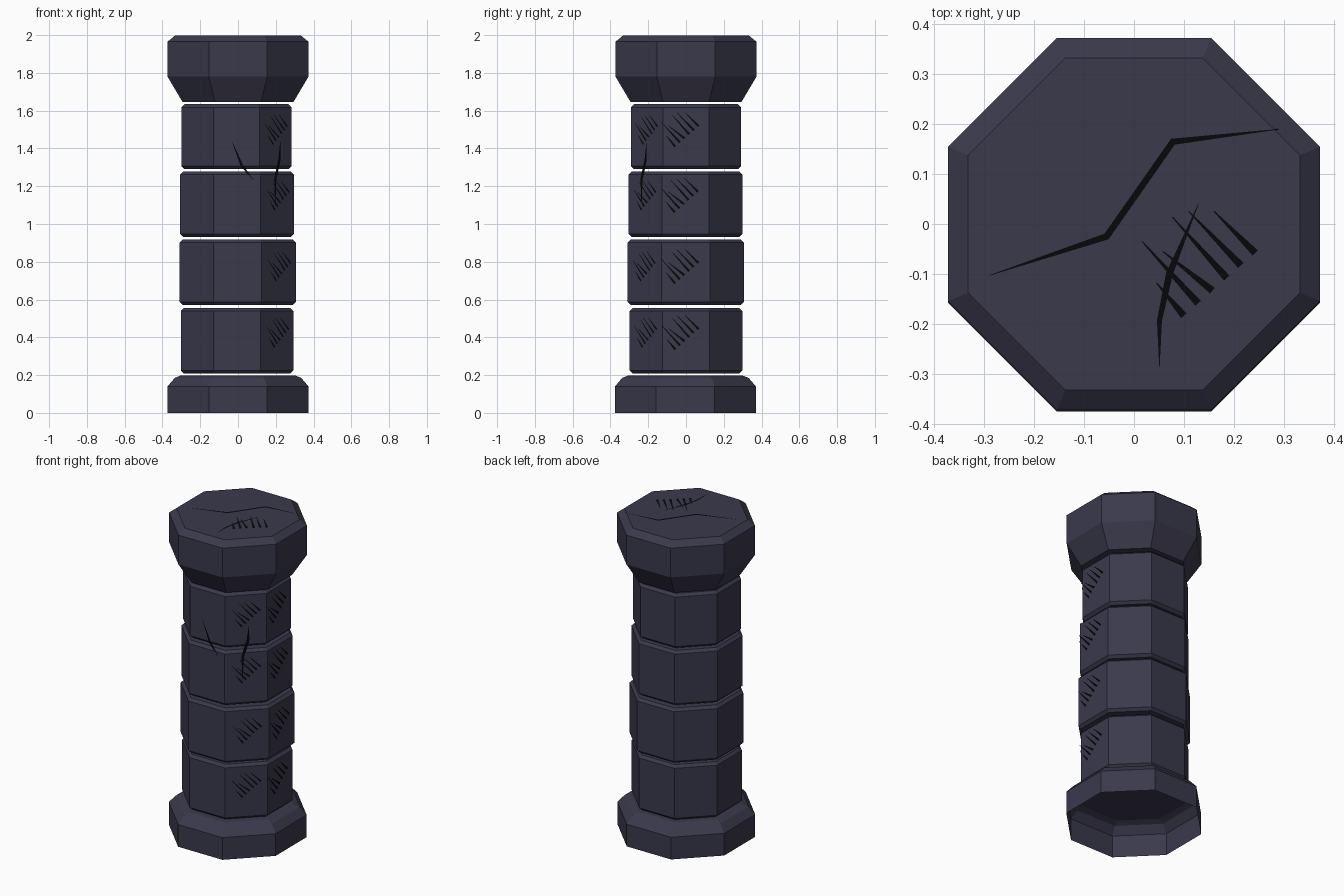
import bpy, bmesh, math
from mathutils import Vector

if "Cube" in bpy.data.objects:
    bpy.data.objects.remove(bpy.data.objects["Cube"])


def make_material(name, colour):
    mat = bpy.data.materials.new(name)
    mat.use_nodes = True
    mat.diffuse_color = (*colour, 1)
    mat.node_tree.nodes["Principled BSDF"].inputs["Base Color"].default_value = (*colour, 1)
    return mat


stone = make_material("dark slate stone", (0.042, 0.041, 0.073))
black = make_material("crack black", (0.002, 0.002, 0.003))


def finish(bm, name, mat):
    mesh = bpy.data.meshes.new(name)
    bm.to_mesh(mesh)
    bm.free()
    mesh.materials.append(mat)
    obj = bpy.data.objects.new(name, mesh)
    bpy.context.collection.objects.link(obj)
    return obj


def octagon_block(name, profile, centre=(0, 0), open_bottom=False):
    """Eight-sided block from (flat-side distance, height) pairs."""
    bm = bmesh.new()
    rings = []
    for apothem, z in profile:
        r = apothem / math.cos(math.pi / 8)
        angles = [math.pi / 8 + k * math.pi / 4 for k in range(8)]
        rings.append([bm.verts.new((centre[0] + r * math.cos(a),
                                    centre[1] + r * math.sin(a), z)) for a in angles])
    for low, high in zip(rings, rings[1:]):
        for k in range(8):
            n = (k + 1) % 8
            bm.faces.new((low[k], low[n], high[n], high[k]))
    bm.faces.new(rings[-1])
    if not open_bottom:
        bm.faces.new(rings[0][::-1])
    return finish(bm, name, stone)


def ribbon(bm, points, widths, origin, u, v):
    """Flat tapered stroke through 2D points on the plane spanned by u and v."""
    pts = [Vector(p) for p in points]
    pairs = []
    for i, (p, w) in enumerate(zip(pts, widths)):
        d = (pts[min(i + 1, len(pts) - 1)] - pts[max(i - 1, 0)]).normalized()
        side = Vector((-d.y, d.x)) * w / 2
        pairs.append([bm.verts.new(origin + u * q.x + v * q.y) for q in (p - side, p + side)])
    for (r0, l0), (r1, l1) in zip(pairs, pairs[1:]):
        bm.faces.new((r0, r1, l1, l0))


# Thin starting points of the hatch strokes; thick ends lie on a straight slope
STARTS = [(-0.085, -0.039), (-0.113, 0.043), (-0.072, 0.024),
          (-0.053, 0.093), (-0.02, 0.104), (0.03, 0.105)]


def hatch(name, origin, u, v, scale):
    bm = bmesh.new()
    for i, start in enumerate(STARTS):
        end = (-0.03 + 0.0286 * i, -0.105 + 0.0252 * i)
        ribbon(bm, [Vector(start) * scale, Vector(end) * scale],
               (0.002, 0.015 * scale), origin, u, v)
    return finish(bm, name, black)


def crack(name, points, widths, origin, u, v):
    bm = bmesh.new()
    ribbon(bm, points, widths, origin, u, v)
    return finish(bm, name, black)


X, Y, Z = Vector((1, 0, 0)), Vector((0, 1, 0)), Vector((0, 0, 1))
DIAG = Vector((1, 1, 0)).normalized()
DIAG_OUT = Vector((1, -1, 0)).normalized()

# Hollow foot and flared capital
octagon_block("base", [(0.373, 0), (0.373, 0.14), (0.335, 0.185), (0.3, 0.199)],
              (0, -0.003), open_bottom=True)
octagon_block("capital", [(0.293, 1.645), (0.373, 1.78), (0.373, 1.965), (0.333, 1.998)])

# Shaft drums: centre, flat-side distance, bottom, top, hatch height
DRUMS = [((-0.005, 0), 0.298, 0.209, 0.556, 0.426),
         ((-0.002, -0.001), 0.308, 0.572, 0.917, 0.776),
         ((-0.005, -0.003), 0.301, 0.932, 1.277, 1.152),
         ((-0.008, 0), 0.292, 1.29, 1.634, 1.5)]
BEVEL = 0.016
for i, (c, a, low, high, mark) in enumerate(DRUMS, 1):
    octagon_block(f"shaft_drum_{i}", [(a - BEVEL, low), (a, low + BEVEL),
                                      (a, high - BEVEL), (a - BEVEL, high)], c)
    middle = Vector((c[0], c[1], mark))
    hatch(f"side_hatch_{i}", middle + X * (a + 0.005) - Y * 0.031, Y, Z, 0.86)
    hatch(f"corner_hatch_{i}", middle + DIAG_OUT * (a + 0.005), DIAG, Z, 0.74)

# Cracks running across the upper drums
crack("front_crack", [(-0.03, 1.433), (0.02, 1.31), (0.082, 1.232)],
      (0.001, 0.014, 0.001), Y * -0.308, X, Z)
crack("corner_crack", [(0.01, 1.433), (0.004, 1.34), (-0.027, 1.237), (-0.027, 1.094)],
      (0.001, 0.016, 0.016, 0.001), DIAG_OUT * 0.306, DIAG, Z)

# Cracks and hatching on top
TOP = Z * 2
crack("top_long_crack", [(-0.29, -0.103), (-0.055, -0.025), (0.078, 0.165), (0.29, 0.19)],
      (0.001, 0.014, 0.014, 0.001), TOP, X, Y)
crack("top_short_crack", [(0.129, 0.04), (0.071, -0.1), (0.051, -0.194), (0.051, -0.286)],
      (0.001, 0.014, 0.01, 0.001), TOP, X, Y)
hatch("top_hatch", TOP + X * 0.13 - Y * 0.079, X, Y, 1)
